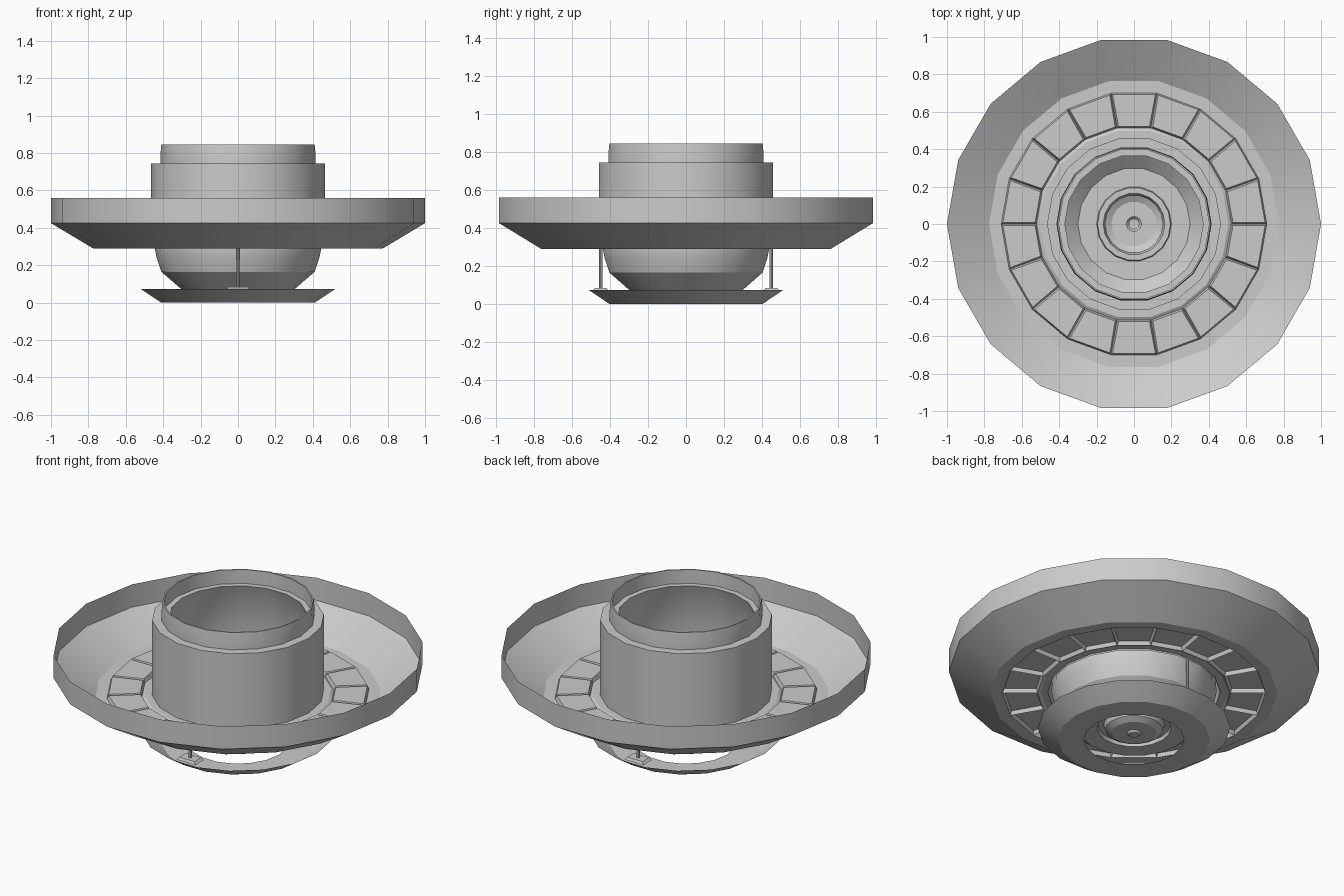
import bpy, bmesh, math

if "Cube" in bpy.data.objects:
    bpy.data.objects.remove(bpy.data.objects["Cube"])

SIDES = 18


def finish(bm, name):
    me = bpy.data.meshes.new(name)
    bm.normal_update()
    bm.to_mesh(me)
    bm.free()
    me.set_sharp_from_angle(angle=math.radians(28))
    ob = bpy.data.objects.new(name, me)
    bpy.context.collection.objects.link(ob)
    return ob


def lathe(profile, smooth=(), sides=SIDES):
    """Spin an (r, z) profile; returns the bmesh and its faces per band."""
    bm = bmesh.new()
    rings = []
    for r, z in profile:
        if r == 0:
            rings.append([bm.verts.new((0, 0, z))] * sides)
        else:
            rings.append([bm.verts.new((r * math.cos(2 * math.pi * k / sides),
                                        r * math.sin(2 * math.pi * k / sides), z))
                          for k in range(sides)])
    bands = []
    for i in range(len(rings) - 1):
        a, b = rings[i], rings[i + 1]
        band = []
        for k in range(sides):
            n = (k + 1) % sides
            quad = list(dict.fromkeys((a[k], a[n], b[n], b[k])))
            f = bm.faces.new(quad)
            f.smooth = i in smooth
            band.append(f)
        bands.append(band)
    return bm, bands


# Wide dish: a thin sheet with a ring of panels pressed upwards in its floor
bm, bands = lathe([(0.465, 0.30), (0.505, 0.30), (0.521, 0.29), (0.71, 0.29),
                   (0.775, 0.29), (1.0, 0.425), (1.0, 0.56)], smooth=(5,))
panels = bands[2]
bmesh.ops.inset_individual(bm, faces=panels, thickness=0.013, depth=0)
bmesh.ops.inset_individual(bm, faces=panels, thickness=0.012, depth=0)
for v in {v for f in panels for v in f.verts}:
    v.co.z += 0.022
finish(bm, "dish")

# Central drum
bm, _ = lathe([(0.465, 0.29), (0.465, 0.745), (0.415, 0.745)])
finish(bm, "drum")

# Top collar with inner ledge
bm, _ = lathe([(0.415, 0.745), (0.415, 0.79), (0.41, 0.845), (0.402, 0.845),
               (0.402, 0.762), (0.37, 0.762)], smooth=(0, 1, 3))
finish(bm, "collar")

# Bowl hanging inside the drum, with the stepped boss in its base
bm, _ = lathe([(0.37, 0.762), (0.40, 0.68), (0.44, 0.50), (0.445, 0.29),
               (0.435, 0.24), (0.41, 0.165), (0.30, 0.07), (0.20, 0.07),
               (0.195, 0.09), (0.165, 0.09), (0.155, 0.06), (0.12, 0.04),
               (0.04, 0.04), (0.028, 0.028), (0, 0.025)],
              smooth=(0, 1, 2, 3, 4, 7, 9, 10, 12, 13))
finish(bm, "bowl")

# Open base ring
bm, _ = lathe([(0.52, 0.073), (0.41, 0.0), (0.27, 0.0)])
finish(bm, "base_ring")

# Two struts with tapered feet carrying the base ring
for side, label in ((-1, "front"), (1, "back")):
    bpy.ops.mesh.primitive_cylinder_add(vertices=8, radius=0.009, depth=0.22,
                                        location=(0, side * 0.45, 0.19))
    bpy.context.object.name = label + "_strut"
    bpy.ops.mesh.primitive_cube_add(size=1, location=(0, side * 0.45, 0.077))
    foot = bpy.context.object
    foot.name = label + "_foot"
    for v in foot.data.vertices:
        taper = 0.8 if v.co.z > 0 else 1.0
        v.co.x *= 0.125 * taper
        v.co.y *= 0.08 * taper
        v.co.z *= 0.014
